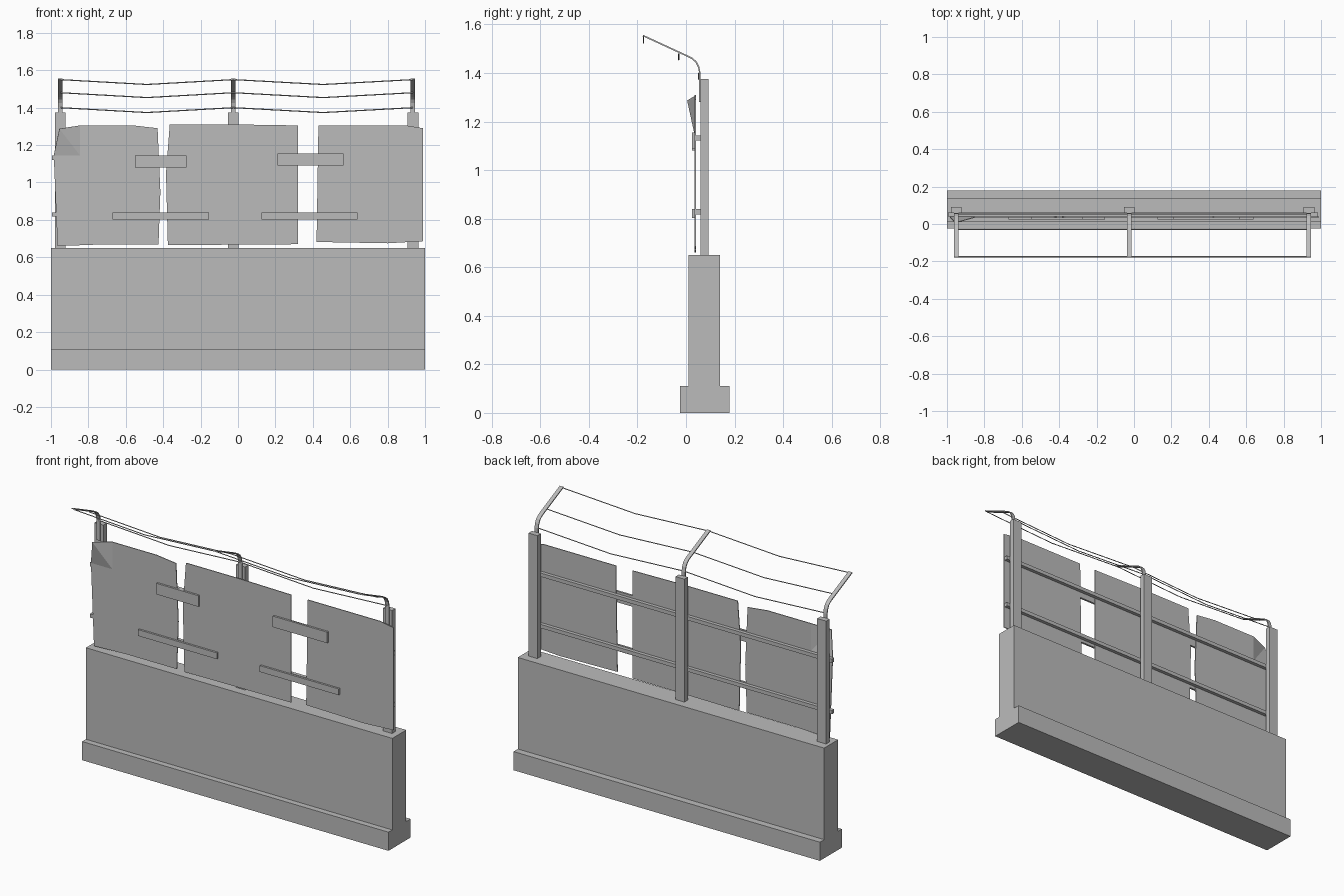
import bpy
import bmesh
from mathutils import Vector

if "Cube" in bpy.data.objects:
    bpy.data.objects.remove(bpy.data.objects["Cube"], do_unlink=True)

grey = bpy.data.materials.new("plain grey")
grey.use_nodes = True
colour = (0.5, 0.5, 0.5, 1)
grey.diffuse_color = colour
grey.node_tree.nodes["Principled BSDF"].inputs["Base Color"].default_value = colour


def finish(name, bm):
    bmesh.ops.recalc_face_normals(bm, faces=bm.faces)
    mesh = bpy.data.meshes.new(name)
    bm.to_mesh(mesh)
    bm.free()
    mesh.materials.append(grey)
    ob = bpy.data.objects.new(name, mesh)
    bpy.context.collection.objects.link(ob)
    return ob


def box(name, x, y, z):
    bm = bmesh.new()
    bmesh.ops.create_cube(bm, size=1)
    for v in bm.verts:
        v.co = [(lim[0] + lim[1]) / 2 + c * (lim[1] - lim[0])
                for lim, c in zip((x, y, z), v.co)]
    return finish(name, bm)


def thicken(ob, amount):
    mod = ob.modifiers.new("thickness", "SOLIDIFY")
    mod.thickness = amount
    mod.offset = 0


def extrude_profile(name, profile, x0, x1, closed):
    """Sweep a (y, z) profile along x."""
    bm = bmesh.new()
    ends = [[bm.verts.new((x, y, z)) for y, z in profile] for x in (x0, x1)]
    n = len(profile)
    for i in range(n if closed else n - 1):
        j = (i + 1) % n
        bm.faces.new((ends[0][i], ends[0][j], ends[1][j], ends[1][i]))
    if closed:
        for end in ends:
            bm.faces.new(end)
    return finish(name, bm)


def sheet(name, outline, flap=None):
    """Thin metal sheet, with an optional bent corner after the last outline points."""
    bm = bmesh.new()
    verts = [bm.verts.new((x, 0.038, z)) for x, z in outline]
    bm.faces.new(verts)
    if flap:
        tip = bm.verts.new(flap)
        a, b, c = verts[-3:]
        bm.faces.new((a, b, tip))
        bm.faces.new((b, c, tip))
    thicken(finish(name, bm), 0.005)


# Concrete wall on a wider footing
extrude_profile("concrete_wall", [
    (-0.025, 0), (0.18, 0), (0.18, 0.11), (0.14, 0.11),
    (0.14, 0.65), (0.01, 0.65), (0.01, 0.11), (-0.025, 0.11)], -1, 1, True)

# Posts with bent strip arms
posts = (-0.95, -0.025, 0.935)
arm = [(0.057, 1.28), (0.057, 1.40), (0.052, 1.425), (0.041, 1.446),
       (0.025, 1.46), (0.005, 1.47), (-0.177, 1.554)]
for side, x in zip(("right", "middle", "left"), posts):
    box(f"{side}_post", (x - 0.029, x + 0.029), (0.06, 0.092), (0.62, 1.375))
    thicken(extrude_profile(f"{side}_arm", arm, x - 0.012, x + 0.012, False), 0.006)

# Sagging wires
for label, y, z in (("outer", -0.175, 1.55), ("middle", -0.03, 1.48), ("inner", 0.053, 1.40)):
    curve = bpy.data.curves.new(f"{label}_wire", "CURVE")
    curve.dimensions = "3D"
    curve.bevel_depth = 0.003
    curve.bevel_resolution = 0
    curve.use_fill_caps = True
    spline = curve.splines.new("POLY")
    points = [(posts[0], z)]
    for a, b in zip(posts, posts[1:]):
        points += [((a + b) / 2, z - 0.026), (b, z)]
    spline.points.add(len(points) - 1)
    for p, (px, pz) in zip(spline.points, points):
        p.co = (px, y, pz, 1)
    curve.materials.append(grey)
    bpy.context.collection.objects.link(bpy.data.objects.new(f"{label}_wire", curve))

# Rails behind the sheets
for label, z in (("upper", 1.132), ("lower", 0.829)):
    box(f"{label}_rail", (-0.995, 0.985), (0.04, 0.061), (z - 0.011, z + 0.011))

# Battered sheets
sheet("right_sheet", [
    (-0.845, 1.305), (-0.56, 1.305), (-0.43, 1.29), (-0.415, 0.95), (-0.425, 0.668),
    (-0.75, 0.668), (-0.965, 0.66), (-0.985, 1.145), (-0.845, 1.145)][1:] + [(-0.845, 1.305)],
    (-0.955, 0.007, 1.287))
sheet("middle_sheet", [
    (-0.375, 0.665), (0.32, 0.67), (0.32, 1.305), (0, 1.31), (-0.365, 1.31), (-0.385, 1.05)])
sheet("left_sheet", [
    (0.42, 0.682), (0.8, 0.675), (0.99, 0.686), (0.99, 1.29), (0.9, 1.305), (0.43, 1.305)])

# Planks bridging the gaps between sheets
for label, x0, x1, z0, z1 in (
        ("upper_right", -0.55, -0.275, 1.08, 1.145), ("upper_left", 0.21, 0.565, 1.09, 1.155),
        ("lower_right", -0.67, -0.155, 0.803, 0.84), ("lower_left", 0.125, 0.64, 0.803, 0.84)):
    box(f"{label}_plank", (x0, x1), (0.024, 0.036), (z0, z1))
